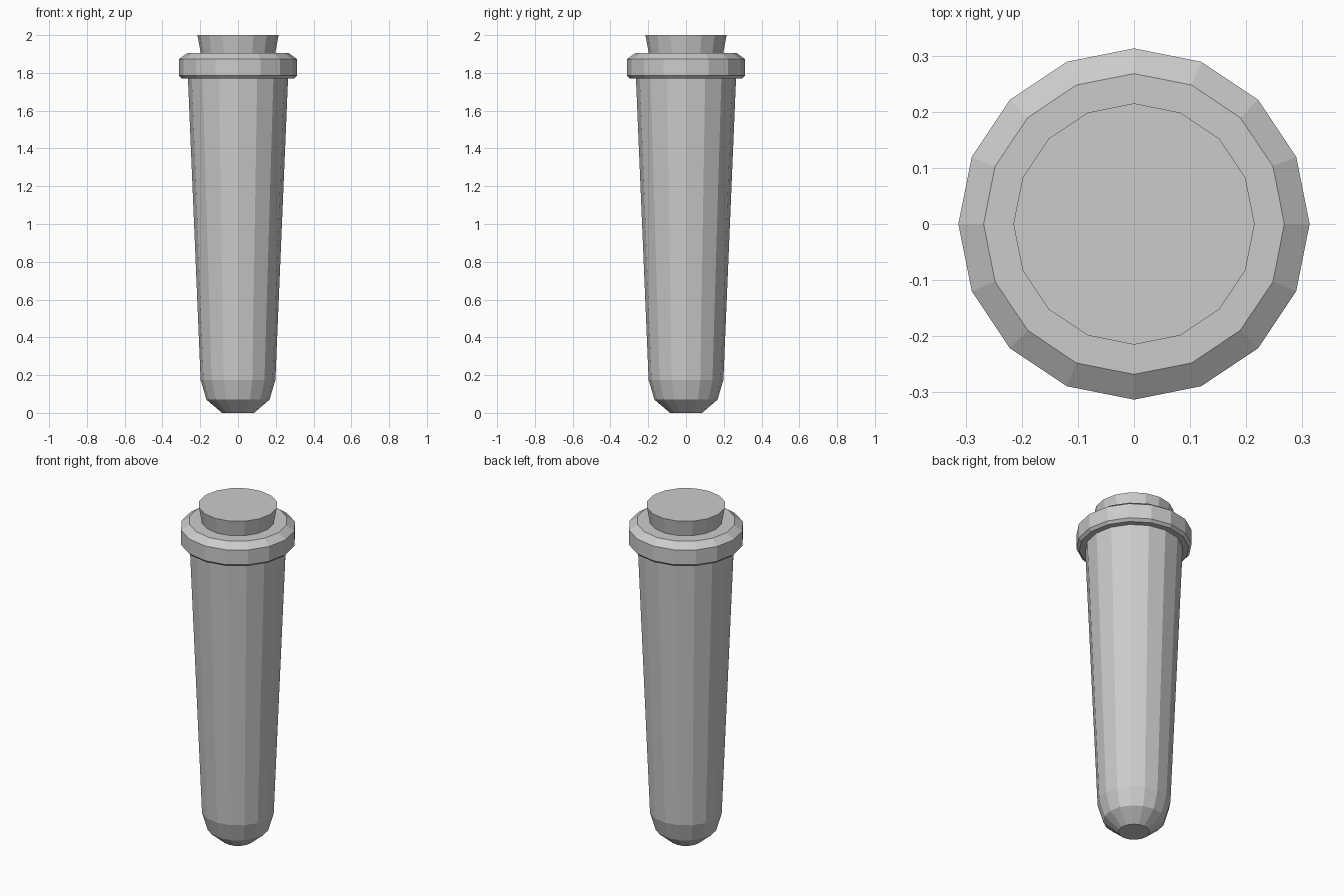
import bpy
import math

if "Cube" in bpy.data.objects:
    bpy.data.objects.remove(bpy.data.objects["Cube"])

SIDES = 16

grey = bpy.data.materials.new("light grey")
grey.diffuse_color = (0.6, 0.6, 0.6, 1)
grey.use_nodes = True
grey.node_tree.nodes["Principled BSDF"].inputs["Base Color"].default_value = grey.diffuse_color


def lathe(name, profile, cap_bottom=False, cap_top=False):
    """Revolve (radius, height) points into a flat-shaded 16-sided shell."""
    verts, faces = [], []
    for r, z in profile:
        for i in range(SIDES):
            a = 2 * math.pi * i / SIDES
            verts.append((r * math.cos(a), r * math.sin(a), z))
    for k in range(len(profile) - 1):
        for i in range(SIDES):
            j = (i + 1) % SIDES
            lo, hi = k * SIDES, (k + 1) * SIDES
            faces.append((lo + i, lo + j, hi + j, hi + i))
    if cap_bottom:
        faces.append(tuple(reversed(range(SIDES))))
    if cap_top:
        start = (len(profile) - 1) * SIDES
        faces.append(tuple(range(start, start + SIDES)))
    mesh = bpy.data.meshes.new(name)
    mesh.from_pydata(verts, [], faces)
    mesh.materials.append(grey)
    obj = bpy.data.objects.new(name, mesh)
    bpy.context.collection.objects.link(obj)
    return obj


# Tapered tube with rounded foot
lathe("tube_body", [(0.085, 0), (0.167, 0.07), (0.198, 0.175), (0.265, 1.77)],
      cap_bottom=True)

# Bevelled collar, meeting the tube below and the stopper above
lathe("collar", [(0.265, 1.77), (0.298, 1.77), (0.313, 1.785), (0.313, 1.873),
                 (0.268, 1.905), (0.197, 1.905)])

# Stopper flaring slightly upward
lathe("stopper", [(0.197, 1.905), (0.215, 2.0)], cap_top=True)
